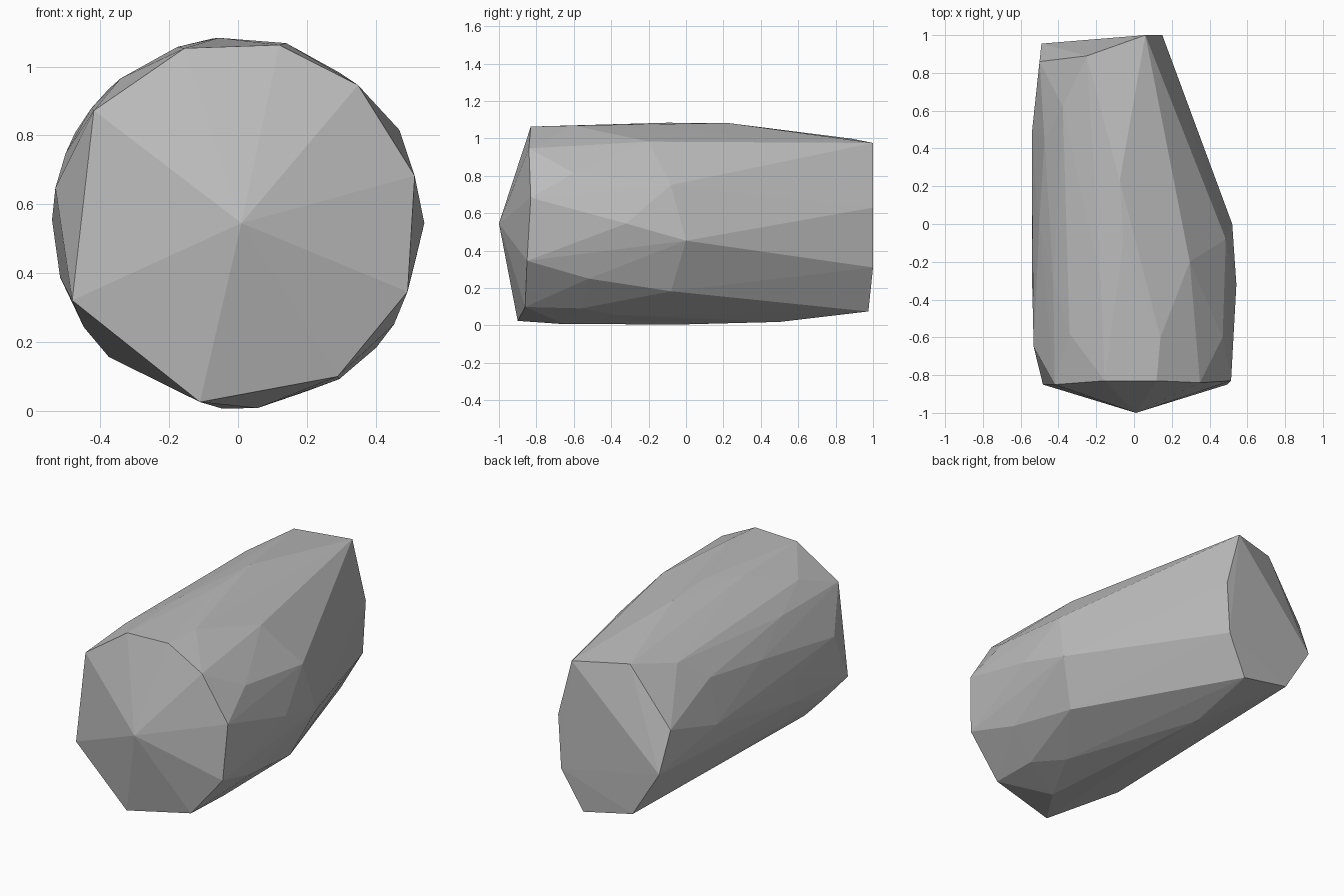
import bpy, bmesh
from math import sin, cos, radians
from mathutils import Vector

# Remove the default cube
default_cube = bpy.data.objects.get("Cube")
if default_cube:
    bpy.data.objects.remove(default_cube, do_unlink=True)

AXIS_HEIGHT = 0.545


def around_axis(radius, stations):
    """Corners placed around the long axis from (angle, y) pairs."""
    points = []
    for angle, y in stations:
        a = radians(angle)
        points.append(Vector((radius * cos(a), y, AXIS_HEIGHT + radius * sin(a))))
    return points


def flat_material(name, colour):
    material = bpy.data.materials.new(name)
    material.use_nodes = True
    material.diffuse_color = colour
    shader = material.node_tree.nodes["Principled BSDF"]
    shader.inputs["Base Color"].default_value = colour
    return material


def faceted_hull(name, corners, material):
    """Wrap a tight skin of flat facets round the corners."""
    bm = bmesh.new()
    for corner in corners:
        bm.verts.new(corner)
    result = bmesh.ops.convex_hull(bm, input=bm.verts)
    unused = [g for g in result["geom_interior"] + result["geom_unused"]
              if isinstance(g, bmesh.types.BMVert)]
    bmesh.ops.delete(bm, geom=list(set(unused)), context="VERTS")
    bmesh.ops.recalc_face_normals(bm, faces=bm.faces)
    mesh = bpy.data.meshes.new(name)
    bm.to_mesh(mesh)
    bm.free()
    mesh.materials.append(material)
    obj = bpy.data.objects.new(name, mesh)
    bpy.context.collection.objects.link(obj)
    return obj


# Blunt point and rim of the front end
front_tip = [Vector((0.01, -1, AXIS_HEIGHT))]
front_rim = around_axis(0.532, [
    (142, -.85), (107, -.83), (77, -.83), (49, -.84), (15, -.83),
    (-22, -.85), (-57, -.86), (-102, -.9), (-155, -.85)])

# Widest corners along the body: upper, left, then underside
upper_body = around_axis(0.542, [
    (0, -.32), (30, -.6), (75, -.6), (96, -.1), (98, .23), (109, -.3),
    (129, -.58), (134, .62), (142, -.3), (151, .45)])
far_side = around_axis(0.541, [
    (158, 0), (169, -.65), (179, -.25), (179, .48), (-163, -.3),
    (-146, -.66), (-134, -.59)])
underside = around_axis(0.541, [
    (-95, 0), (-84, -.65), (-57, -.56), (-42, -.08), (-33, -.52)])

# Slightly shallower corners where the body starts to taper
taper = around_axis(0.528, [
    (-10, 0), (23, -.08), (30, -.36), (56, -.2), (-68, -.36), (-95, .5)])

# Slanted cut of the back end, with its chipped upper corner
back_cut = [Vector(p) for p in [
    (.06, 1, .976), (.15, 1, .63), (.13, 1, .31), (0, .975, .075),
    (-.317, .96, .14), (-.49, .955, .42)]]
back_chip = [Vector(p) for p in [(-.5, .86, .655), (-.25, .89, .998)]]

stone_grey = flat_material("stone grey", (0.5, 0.5, 0.5, 1))
faceted_hull("stone_block",
             front_tip + front_rim + upper_body + far_side + underside
             + taper + back_cut + back_chip, stone_grey)
